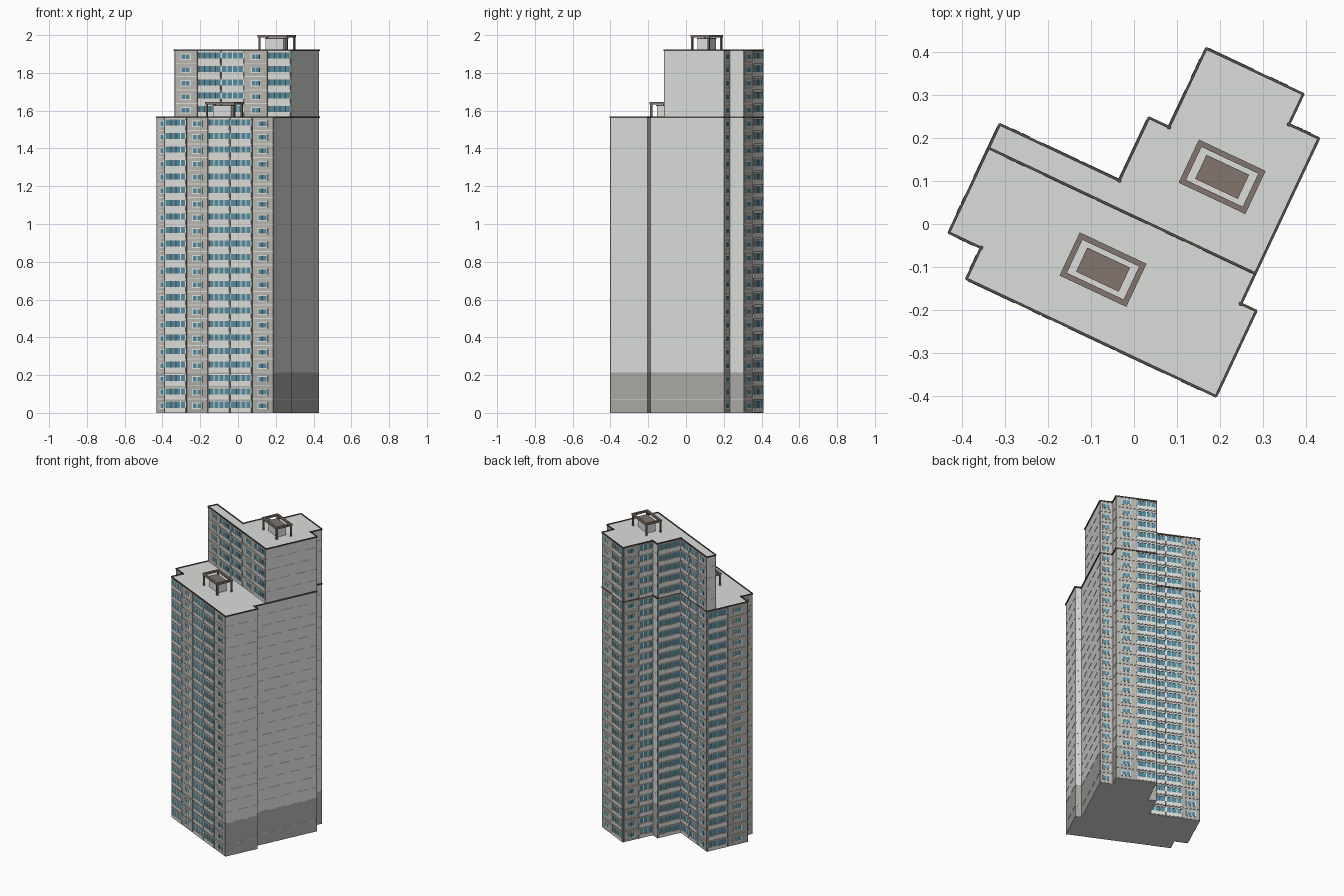
import bpy, bmesh, math
from mathutils import Vector, Matrix

if "Cube" in bpy.data.objects:
    bpy.data.objects.remove(bpy.data.objects["Cube"])

TURN = Matrix.Rotation(math.radians(-25.2), 4, 'Z')
STOREY = 1.565 / 22
LOW, HIGH, BASE = 1.565, 1.92, 3 * STOREY


def material(name, r, g, b):
    lin = [(c / 255 / 12.92) if c < 10 else ((c / 255 + 0.055) / 1.055) ** 2.4 for c in (r, g, b)]
    m = bpy.data.materials.new(name)
    m.diffuse_color = (*lin, 1)
    m.use_nodes = True
    m.node_tree.nodes["Principled BSDF"].inputs["Base Color"].default_value = m.diffuse_color
    return m


WALL = material("pale_grey", 219, 222, 219)
PLINTH = material("mid_grey", 170, 170, 166)
PANEL = material("warm_grey", 186, 184, 177)
FRAME = material("cream", 232, 225, 215)
GLASS = material("blue_glass", 82, 140, 163)
TRIM = material("dark_trim", 84, 79, 76)
BROWN = material("brown", 130, 117, 109)


def finish(bm, name, mat):
    bmesh.ops.recalc_face_normals(bm, faces=bm.faces)
    bm.transform(TURN)
    me = bpy.data.meshes.new(name)
    bm.to_mesh(me)
    bm.free()
    me.materials.append(mat)
    ob = bpy.data.objects.new(name, me)
    bpy.context.collection.objects.link(ob)
    return ob


def prism(name, outline, z0, z1, mat):
    bm = bmesh.new()
    face = bm.faces.new([bm.verts.new((x, y, z0)) for x, y in outline])
    top = bmesh.ops.extrude_face_region(bm, geom=[face])["geom"]
    bmesh.ops.translate(bm, vec=(0, 0, z1 - z0), verts=[v for v in top if isinstance(v, bmesh.types.BMVert)])
    if not any(abs(f.normal.z) > 0.9 and f.calc_center_median().z < z0 + 1e-5 for f in bm.faces):
        bm.faces.new([v for v in face.verts] if face.is_valid else
                     [v for v in bm.verts if v.co.z < z0 + 1e-5])
    return finish(bm, name, mat)


# Facade pieces are gathered into one mesh per kind of part
parts = {}
PART_MATS = {"window_glass": GLASS, "window_frames": FRAME, "balcony_fronts": WALL,
             "wall_panels": PANEL, "plinth_panels": PLINTH, "wall_seams": WALL,
             "bay_edges": BROWN, "roof_rims": TRIM}


class Wall:
    """A straight wall from a to b, with its outside on the right."""
    def __init__(self, a, b):
        self.a = Vector((*a, 0))
        run = Vector((*b, 0)) - self.a
        self.length = run.length
        self.d = run.normalized()
        self.n = Vector((self.d.y, -self.d.x, 0))

    def box(self, part, s0, s1, z0, z1, out, inn=-0.001):
        if part not in parts:
            parts[part] = bmesh.new()
        bm = parts[part]
        v = [bm.verts.new(self.a + self.d * s + self.n * o + Vector((0, 0, z)))
             for o in (inn, out) for s, z in ((s0, z0), (s1, z0), (s1, z1), (s0, z1))]
        for q in ((3, 2, 1, 0), (4, 5, 6, 7), (0, 1, 5, 4), (1, 2, 6, 5), (2, 3, 7, 6), (3, 0, 4, 7)):
            bm.faces.new([v[i] for i in q])


def glazed_bay(w, s0, s1, z):
    a, b = s0 + 0.004, s1 - 0.004
    w.box("balcony_fronts", a, b, z + 0.004, z + 0.023, 0.006)
    w.box("window_glass", a, b, z + 0.026, z + 0.062, 0.002)
    for h in (0.023, 0.059):
        w.box("window_frames", a, b, z + h, z + h + 0.004, 0.005)
    panes = max(3, round((b - a) / 0.03))
    for i in range(panes + 1):
        s = a + (b - a) * i / panes
        w.box("window_frames", s - 0.0025, s + 0.0025, z + 0.026, z + 0.06, 0.004)
    w.box("window_frames", a, b, z + 0.001, z + 0.004, 0.004)


def window_bay(w, s0, s1, z):
    part = "plinth_panels" if z < BASE - 0.01 else "wall_panels"
    w.box(part, s0 + 0.003, s1 - 0.003, z + 0.004, z + STOREY - 0.001, 0.003)
    w.box("window_frames", s0 + 0.003, s1 - 0.003, z + 0.001, z + 0.004, 0.003)
    mid, half = (s0 + s1) / 2, min(0.03, (s1 - s0) * 0.3)
    w.box("window_frames", mid - half, mid + half, z + 0.02, z + 0.054, 0.005)
    for side in (-1, 1):
        c = mid + side * half * 0.42
        w.box("window_glass", c - half * 0.35, c + half * 0.35, z + 0.025, z + 0.049, 0.006)


def facade(walls, first, last):
    for a, b, pattern in walls:
        w = Wall(a, b)
        step = w.length / len(pattern)
        for level in range(first, last):
            z = level * STOREY
            if pattern == "-":
                if level not in (0, 2):
                    w.box("wall_seams", 0, w.length, z, z + 0.003, 0.001)
                continue
            for i, kind in enumerate(pattern):
                (glazed_bay if kind == "G" else window_bay)(w, i * step, (i + 1) * step, z)
        if pattern != "-":
            for i in range(len(pattern) + 1):
                s = min(max(i * step, 0.0012), w.length - 0.0012)
                w.box("bay_edges", s - 0.0012, s + 0.0012, first * STOREY, last * STOREY, 0.003)


def outlined(points, patterns):
    return [(points[i], points[(i + 1) % len(points)], p) for i, p in enumerate(patterns)]


# Stepped floor plans, counter-clockwise
back = [(0.303, 0.362), (0.226, 0.362), (0.226, 0.44), (-0.02, 0.44), (-0.02, 0.237),
        (-0.072, 0.237), (-0.072, 0.075), (-0.38, 0.075)]
low_plan = [(-0.38, -0.2), (-0.297, -0.2), (-0.297, -0.28), (0.342, -0.28),
            (0.342, -0.064), (0.303, -0.064)] + back
high_plan = [(-0.38, 0.018), (0.303, 0.018)] + back
back_bays = ["W", "-", "WG", "WG", "-", "G", "GGW"]
low_walls = outlined(low_plan, ["W", "W", "GWGGW", "-", "-", "-"] + back_bays + ["GW"])
high_walls = outlined(high_plan, ["WGGWG", "-"] + back_bays + ["-"])

# Main volumes
plinth = prism("plinth", low_plan, 0, BASE, PLINTH)
prism("lower_tower", low_plan, BASE, LOW, WALL)
prism("upper_tower", high_plan, LOW, HIGH, WALL)

# Pale underside
plinth.data.materials.append(WALL)
for f in plinth.data.polygons:
    if f.center.z < 0.001:
        f.material_index = 1

# Windows, balconies and seams
facade(low_walls, 0, 22)
facade(high_walls, 22, 27)

# Dark roof rims
for walls, z in ((low_walls, LOW), (high_walls, HIGH)):
    for a, b, _ in walls:
        w = Wall(a, b)
        w.box("roof_rims", -0.003, w.length + 0.003, z - 0.004, z + 0.004, 0.005, -0.001)

for part, bm in parts.items():
    finish(bm, part, PART_MATS[part])


def block(name, cx, cy, sx, sy, z0, z1, mat):
    x, y = sx / 2, sy / 2
    prism(name, [(cx - x, cy - y), (cx + x, cy - y), (cx + x, cy + y), (cx - x, cy + y)], z0, z1, mat)


# Rooftop stair houses under open frames
for tag, cx, cy, z in (("lower", -0.02, -0.127, LOW), ("upper", 0.139, 0.187, HIGH)):
    block(tag + "_stair_house", cx, cy, 0.104, 0.058, z, z + 0.06, WALL)
    block(tag + "_stair_house_roof", cx, cy, 0.11, 0.062, z + 0.06, z + 0.066, BROWN)
    for side in (-1, 1):
        block(tag + "_frame_long_beam", cx, cy + side * 0.049, 0.172, 0.013, z + 0.068, z + 0.08, BROWN)
        block(tag + "_frame_short_beam", cx + side * 0.0795, cy, 0.013, 0.085, z + 0.068, z + 0.08, BROWN)
        for end in (-1, 1):
            block(tag + "_frame_post", cx + side * 0.079, cy + end * 0.048, 0.009, 0.009, z, z + 0.068, BROWN)
